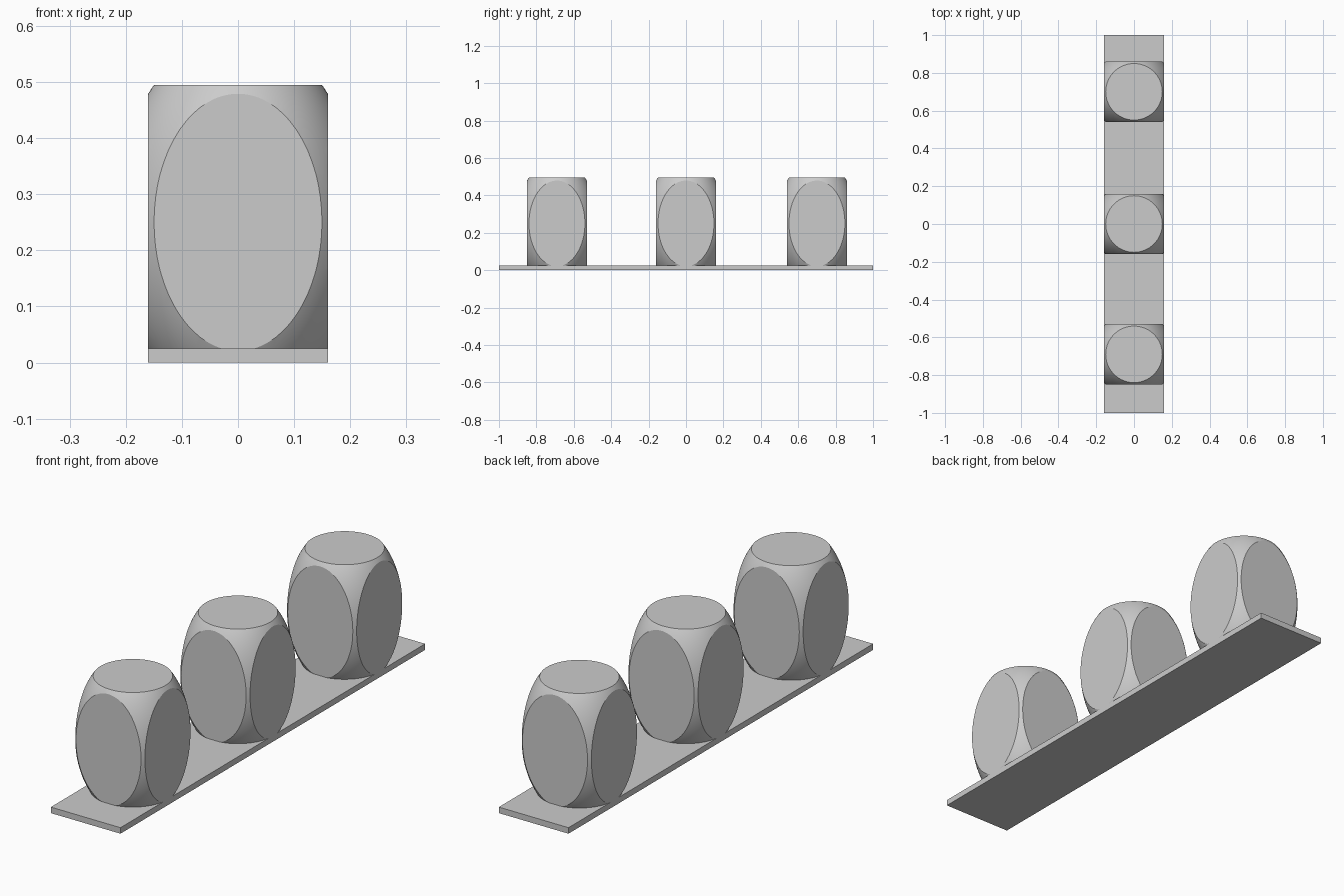
import bpy
import bmesh
from mathutils import Vector

cube = bpy.data.objects.get("Cube")
if cube:
    bpy.data.objects.remove(cube, do_unlink=True)

HALF = 0.16        # half width of plate and blocks
PLATE_TOP = 0.025
CUT = 0.73         # distance of the flat sides on a unit ball

grey = bpy.data.materials.new("light grey")
grey.use_nodes = True
colour = (0.6, 0.6, 0.6, 1)
grey.diffuse_color = colour
grey.node_tree.nodes["Principled BSDF"].inputs["Base Color"].default_value = colour


def add_object(name, bm, location):
    mesh = bpy.data.meshes.new(name)
    bm.to_mesh(mesh)
    bm.free()
    mesh.materials.append(grey)
    obj = bpy.data.objects.new(name, mesh)
    obj.location = location
    bpy.context.collection.objects.link(obj)
    return obj


def rounded_block(name, y):
    """Ball cut flat on six sides, then stretched upward."""
    bm = bmesh.new()
    bmesh.ops.create_uvsphere(bm, u_segments=96, v_segments=48, radius=1)
    for face in bm.faces:
        face.smooth = True
    for axis in range(3):
        for side in (-1, 1):
            normal = Vector((0, 0, 0))
            normal[axis] = side
            cut = bmesh.ops.bisect_plane(
                bm, geom=bm.verts[:] + bm.edges[:] + bm.faces[:], dist=1e-5,
                plane_co=normal * CUT, plane_no=normal, clear_outer=True)
            rim = [e for e in cut["geom_cut"] if isinstance(e, bmesh.types.BMEdge)]
            for edge in rim:
                edge.smooth = False
            for face in bmesh.ops.holes_fill(bm, edges=rim, sides=0)["faces"]:
                face.smooth = False
    bmesh.ops.recalc_face_normals(bm, faces=bm.faces)
    width = HALF / CUT
    bmesh.ops.scale(bm, vec=(width, width, 0.245 / CUT), verts=bm.verts)
    return add_object(name, bm, (0, y, 0.25))


# Base plate
bm = bmesh.new()
bmesh.ops.create_cube(bm, size=1)
bmesh.ops.scale(bm, vec=(2 * HALF, 2, PLATE_TOP), verts=bm.verts)
add_object("base_plate", bm, (0, 0, PLATE_TOP / 2))

# Row of three rounded blocks
for name, y in (("front_block", -0.69), ("middle_block", 0), ("back_block", 0.70)):
    rounded_block(name, y)
